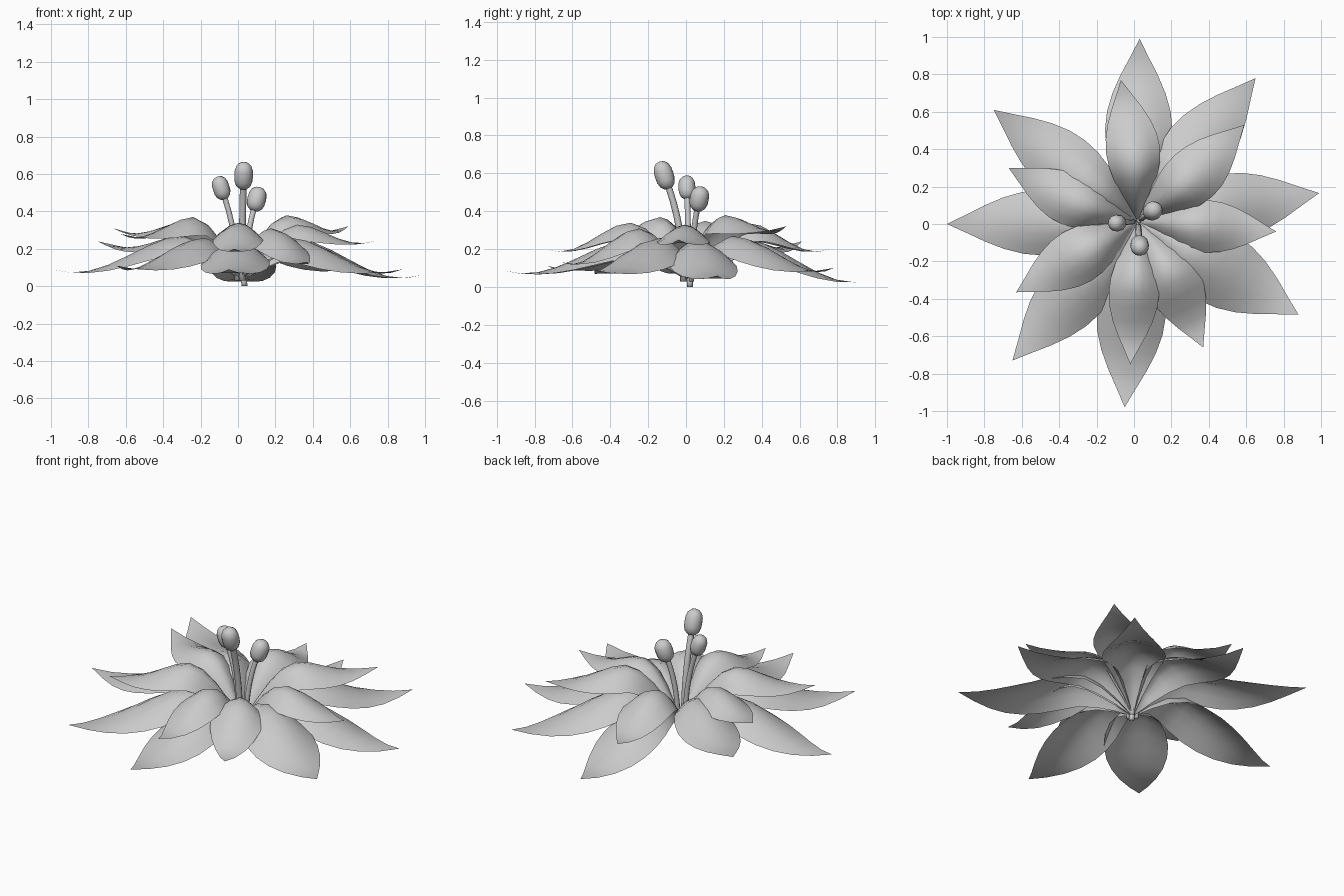
import bpy, bmesh, math
from mathutils import Vector

cube = bpy.data.objects.get("Cube")
if cube:
    bpy.data.objects.remove(cube)

grey = bpy.data.materials.new("soft grey")
grey.use_nodes = True
colour = (0.6, 0.6, 0.6, 1)
grey.diffuse_color = colour
grey.node_tree.nodes["Principled BSDF"].inputs["Base Color"].default_value = colour

CENTRE = Vector((0.02, 0.015, 0.03))


def finish(name, bm):
    bmesh.ops.remove_doubles(bm, verts=bm.verts, dist=0.0005)
    mesh = bpy.data.meshes.new(name)
    bm.to_mesh(mesh)
    bm.free()
    mesh.materials.append(grey)
    for face in mesh.polygons:
        face.use_smooth = True
    obj = bpy.data.objects.new(name, mesh)
    bpy.context.collection.objects.link(obj)
    return obj


def petal(name, tip, peak, half_width, peak_at, dip, arch, bend=0):
    """Arched leaf blade: rises to a peak, sags, then lifts and flattens at its tip."""
    tip = Vector(tip)
    along = Vector((tip.x - CENTRE.x, tip.y - CENTRE.y, 0))
    side = Vector((-along.y, along.x, 0)).normalized()
    bm = bmesh.new()
    bmesh.ops.create_grid(bm, x_segments=10, y_segments=6, size=1)
    for v in bm.verts:
        t, u = (v.co.x + 1) / 2, v.co.y
        w = half_width * max(0, math.sin(math.pi * t)) ** 1.1
        if t < peak_at:
            z = CENTRE.z + (peak - CENTRE.z) * math.sin(math.pi / 2 * t / peak_at)
        else:
            s = (t - peak_at) / (1 - peak_at)
            z = peak + (tip.z - peak) * s * s * (3 - 2 * s)
            z -= dip * math.sin(math.pi * s ** 1.3)
        offset = u * w + bend * math.sin(math.pi * t)
        v.co = CENTRE + along * t + side * offset
        droop = arch * max(0, 1.35 - 1.5 * t)
        v.co.z = max(0.005, z - droop * w * abs(u) ** 1.8)
    finish(name, bm)


# Wide lower ring of petals: tip, peak height, half width
outer = [
    ((0.03, 0.99, 0.04), 0.25, 0.18), ((0.65, 0.78, 0.10), 0.27, 0.18),
    ((0.99, 0.165, 0.06), 0.25, 0.18), ((0.88, -0.485, 0.09), 0.26, 0.20),
    ((-0.05, -0.98, 0.09), 0.25, 0.185), ((-0.65, -0.73, 0.11), 0.26, 0.18),
    ((-1.0, 0.0, 0.09), 0.27, 0.175), ((-0.75, 0.61, 0.24), 0.30, 0.17),
]
for i, (tip, peak, width) in enumerate(outer):
    petal(f"outer_petal_{i + 1}", tip, peak, width, 0.32, 0.05, 0.75)

# Shorter upper ring: tip, peak height, half width, sideways bend
inner = [
    ((-0.07, 0.77, 0.20), 0.34, 0.145, -0.02), ((0.59, 0.53, 0.32), 0.38, 0.15, -0.02),
    ((0.76, -0.04, 0.25), 0.33, 0.14, 0), ((0.37, -0.66, 0.13), 0.31, 0.15, 0.02),
    ((-0.02, -0.75, 0.20), 0.34, 0.135, 0), ((-0.63, -0.365, 0.28), 0.37, 0.15, 0),
    ((-0.67, 0.30, 0.31), 0.35, 0.14, 0.03),
]
for i, (tip, peak, width, bend) in enumerate(inner):
    petal(f"inner_petal_{i + 1}", tip, peak, width, 0.42, 0.04, 0.95, bend)


def tube(name, path, radius):
    """Round capped stalk through a rising list of points."""
    bm = bmesh.new()
    angles = [k * math.tau / 8 for k in range(8)]
    rings = [[bm.verts.new(p + Vector((math.cos(a), math.sin(a), 0)) * radius)
              for a in angles] for p in path]
    for low, high in zip(rings, rings[1:]):
        for k in range(8):
            n = (k + 1) % 8
            bm.faces.new((low[k], low[n], high[n], high[k]))
    bm.faces.new(reversed(rings[0]))
    bm.faces.new(rings[-1])
    finish(name, bm)


def stamen(name, top, radius, pod_radius, pod_half):
    """Curved stalk carrying a rounded pod."""
    top = Vector(top)
    lean = Vector((top.x - CENTRE.x, top.y - CENTRE.y, 0))
    path = []
    for i in range(9):
        t = i / 8
        point = CENTRE + lean * (0.22 + 0.78 * t ** 2.2)
        point.z = CENTRE.z + (top.z - CENTRE.z) * t
        path.append(point)
    tube(name + "_stalk", path, radius)

    # Blunt pod tilted along the stalk
    bm = bmesh.new()
    bmesh.ops.create_uvsphere(bm, u_segments=12, v_segments=8, radius=1)
    for v in bm.verts:
        flat = Vector((v.co.x, v.co.y, 0))
        if flat.length > 0.001:
            flat = flat.normalized() * (1 - abs(v.co.z) ** 3) ** 0.5
        v.co = Vector((flat.x * pod_radius, flat.y * pod_radius, v.co.z * pod_half))
    pod = finish(name + "_pod", bm)
    pod.location = top
    axis = (lean * 1.5 + Vector((0, 0, top.z))).normalized()
    pod.rotation_euler = axis.to_track_quat("Z", "Y").to_euler()


stamen("left_stamen", (0.10, 0.07, 0.465), 0.015, 0.05, 0.068)
stamen("right_stamen", (-0.09, 0.005, 0.525), 0.015, 0.045, 0.065)
stamen("front_stamen", (0.03, -0.115, 0.59), 0.018, 0.05, 0.077)

# Short stub beneath the flower
tube("stem_stub", [Vector((0.035, 0.02, 0)), Vector((0.03, 0.02, 0.05))], 0.016)
